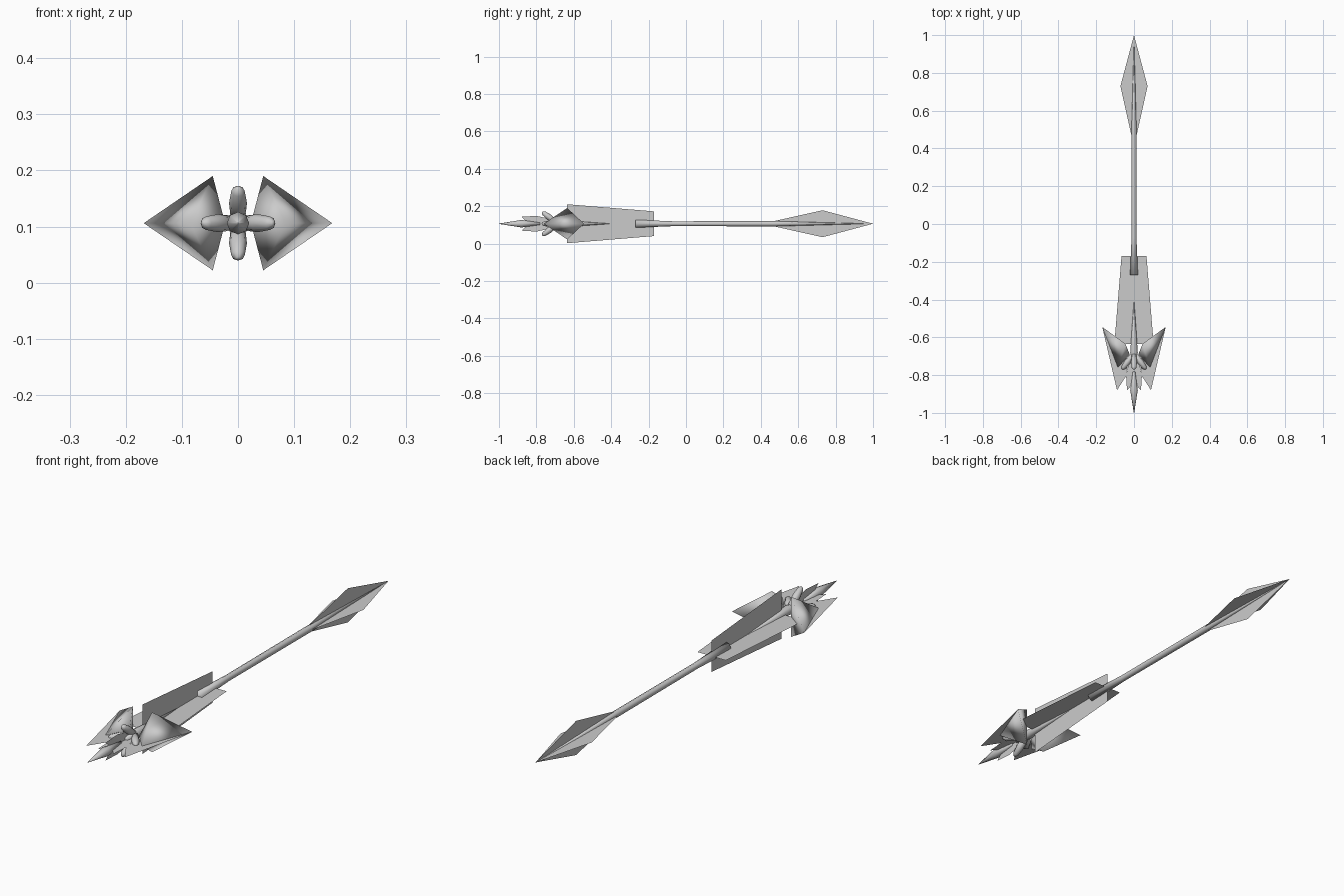
import bpy
import math
from mathutils import Matrix, Vector

cube = bpy.data.objects.get("Cube")
if cube:
    bpy.data.objects.remove(cube, do_unlink=True)

AXIS_Z = 0.106

grey = bpy.data.materials.new("steel_grey")
grey.use_nodes = True
grey.diffuse_color = (0.6, 0.6, 0.6, 1)
grey.node_tree.nodes["Principled BSDF"].inputs["Base Color"].default_value = (0.6, 0.6, 0.6, 1)


def add_mesh(name, verts, faces, smooth=False):
    """Mesh object whose points are given relative to the arrow's axis."""
    mesh = bpy.data.meshes.new(name)
    mesh.from_pydata([(v[0], v[1], v[2] + AXIS_Z) for v in verts], [], faces)
    mesh.materials.append(grey)
    mesh.update()
    for poly in mesh.polygons:
        poly.use_smooth = smooth
    obj = bpy.data.objects.new(name, mesh)
    bpy.context.collection.objects.link(obj)
    return obj


def plate(name, outline, vertical=False):
    """Thin sheet from (across, along) points, lying flat or standing."""
    verts = [(0, y, a) if vertical else (a, y, 0) for a, y in outline]
    return add_mesh(name, verts, [list(range(len(verts)))])


def crossed_plates(name, half):
    """Two symmetric sheets crossing at right angles on the axis."""
    outline = half + [(-a, y) for a, y in reversed(half) if a > 0]
    plate(name + "_flat", outline)
    plate(name + "_upright", outline, True)


def lathe(name, start, direction, profile, sides=8):
    """Tapered rod: rings of (distance, radius) along a direction."""
    turn = Vector(direction).to_track_quat('Z', 'Y').to_matrix()
    start = Vector(start)
    verts, faces = [], []
    for d, r in profile:
        for i in range(sides):
            t = math.tau * i / sides
            verts.append(start + turn @ Vector((r * math.cos(t), r * math.sin(t), d)))
    for k in range(len(profile) - 1):
        for i in range(sides):
            j = (i + 1) % sides
            a, b = k * sides, (k + 1) * sides
            faces.append((a + i, a + j, b + j, b + i))
    last = (len(profile) - 1) * sides
    faces.append(tuple(reversed(range(sides))))
    faces.append(tuple(range(last, last + sides)))
    return add_mesh(name, verts, faces, True)


# Shaft with flared socket end and long pointed tail
lathe("shaft", (0, -0.27, 0), (0, 1, 0),
      [(0, 0.021), (0.2, 0.013), (0.74, 0.014), (1.22, 0.001)])

# Tail fletching
crossed_plates("tail_fin", [(0.015, 0.475), (0.072, 0.73), (0, 1.0)])

# Long vanes behind the head
crossed_plates("vane", [(0.104, -0.635), (0.066, -0.17)])

# Small collar blades behind the tip
crossed_plates("collar_blade", [(0, -0.84), (0.037, -0.88), (0.042, -0.8), (0.02, -0.7)])

# Pointed tip and rear spike
lathe("tip", (0, -1.0, 0), (0, 1, 0), [(0, 0.001), (0.12, 0.02), (0.22, 0.006)])
lathe("rear_spike", (0, -0.75, 0), (0, 1, 0), [(0, 0.01), (0.07, 0.02), (0.34, 0.001)])

# Four arms branching forward from the axis
for name, way in (("left", (1, 0)), ("right", (-1, 0)), ("upper", (0, 1)), ("lower", (0, -1))):
    lathe(name + "_arm", (0, -0.685, 0), (way[0] * 0.6, -0.8, way[1] * 0.6),
          [(0, 0.012), (0.06, 0.016), (0.095, 0.012), (0.105, 0.004)])

# Side barbs: solid swept wing with a flat blade along its front
for name, s in (("left", 1), ("right", -1)):
    front, back = (s * 0.085, -0.76, 0), (s * 0.168, -0.545, 0)
    inner = (s * 0.023, -0.69, 0)
    top, low = (s * 0.045, -0.635, 0.084), (s * 0.045, -0.635, -0.084)
    faces = [(0, 1, 2), (0, 2, 3), (0, 3, 4), (0, 4, 1), (1, 4, 2), (2, 4, 3)]
    if s < 0:
        faces = [f[::-1] for f in faces]
    add_mesh(name + "_barb", [front, back, top, inner, low], faces, True)
    plate(name + "_barb_blade", [(s * a, y) for a, y in
          ((0.168, -0.545), (0.09, -0.88), (0.042, -0.805), (0.03, -0.72))])
